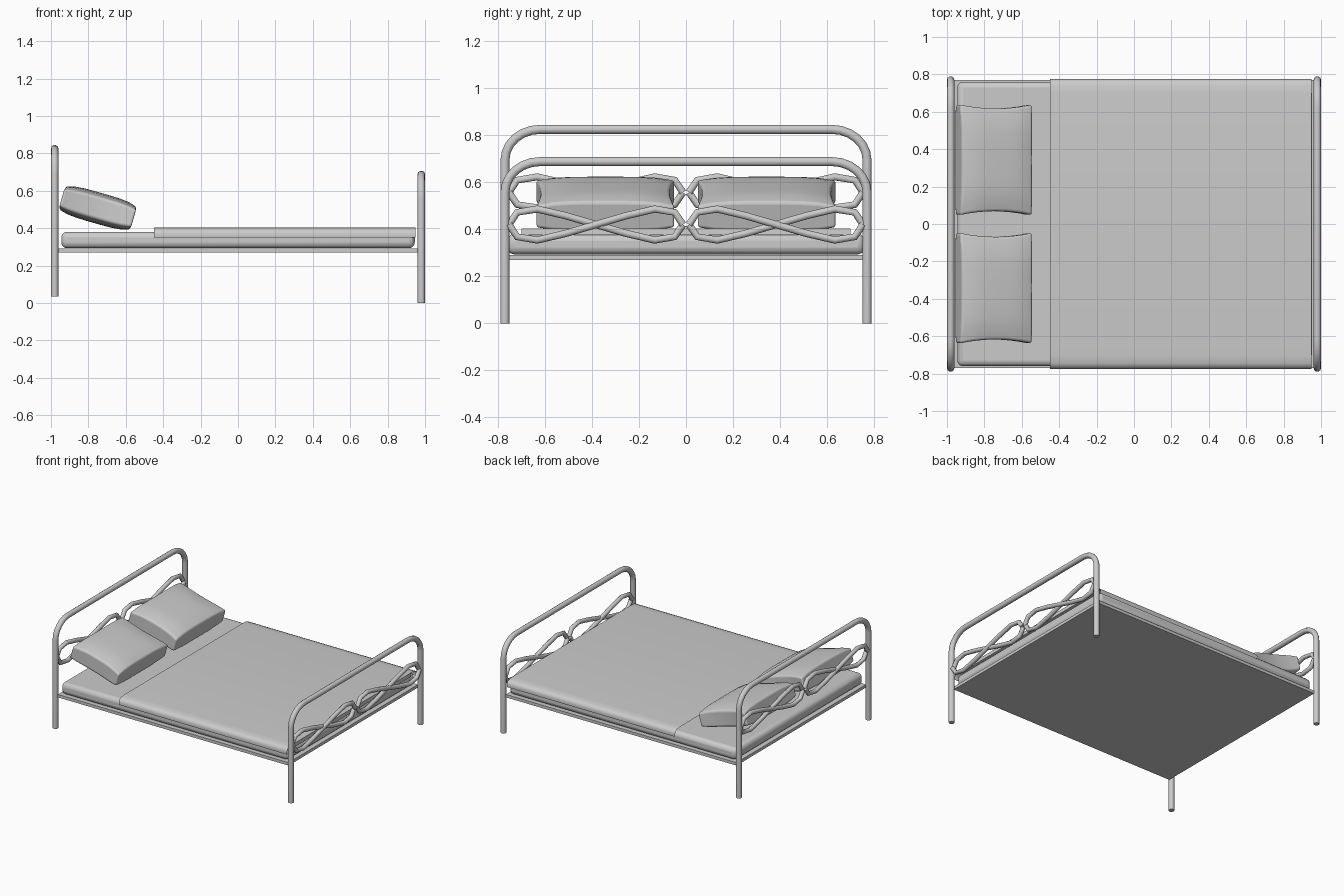
import bpy, bmesh, math

if "Cube" in bpy.data.objects:
    bpy.data.objects.remove(bpy.data.objects["Cube"])

TUBE = 0.02


def smooth(obj, angle=40):
    bpy.ops.object.select_all(action='DESELECT')
    obj.select_set(True)
    bpy.context.view_layer.objects.active = obj
    bpy.ops.object.shade_smooth_by_angle(angle=math.radians(angle))


def tube(name, points, radius, cyclic=False):
    """Round tube along a polyline, converted to a mesh."""
    curve = bpy.data.curves.new(name, 'CURVE')
    curve.dimensions = '3D'
    curve.bevel_depth = radius
    curve.bevel_resolution = 3
    curve.use_fill_caps = True
    line = curve.splines.new('POLY')
    line.points.add(len(points) - 1)
    for p, co in zip(line.points, points):
        p.co = (*co, 1)
    line.use_cyclic_u = cyclic
    obj = bpy.data.objects.new(name, curve)
    bpy.context.collection.objects.link(obj)
    bpy.ops.object.select_all(action='DESELECT')
    obj.select_set(True)
    bpy.context.view_layer.objects.active = obj
    bpy.ops.object.convert(target='MESH')
    obj = bpy.context.object
    smooth(obj, 50)
    return obj


def box(name, size, loc, bevel=0.0, segments=3, cuts=0, shape=None):
    """Box with optional subdivision, vertex shaping and rounded edges."""
    bm = bmesh.new()
    bmesh.ops.create_cube(bm, size=2)
    if cuts:
        bmesh.ops.subdivide_edges(bm, edges=bm.edges[:], cuts=cuts, use_grid_fill=True)
    for v in bm.verts:
        if shape:
            shape(v.co)
        v.co = [c * s / 2 for c, s in zip(v.co, size)]
    mesh = bpy.data.meshes.new(name)
    bm.to_mesh(mesh)
    bm.free()
    obj = bpy.data.objects.new(name, mesh)
    obj.location = loc
    bpy.context.collection.objects.link(obj)
    if bevel:
        mod = obj.modifiers.new("rounding", 'BEVEL')
        mod.width = bevel
        mod.segments = segments
        mod.limit_method = 'ANGLE'
        mod.angle_limit = math.radians(50)
    smooth(obj)
    return obj


# Head and foot ends: a bent tube arch with two twisted loops
def bed_end(name, x, bottom, top):
    ry, rz = 0.15, 0.13
    half, high = 0.77, top - TUBE
    arc = []
    for i in range(7):
        a = math.radians(15 * i)
        arc.append((half - ry + ry * math.cos(a), high - rz + rz * math.sin(a)))
    side = [(half, bottom)] + arc
    pts = [(x, y, z) for y, z in side] + [(x, -y, z) for y, z in reversed(side)]
    tube(name + "_arch", pts, TUBE)
    wave = [(-0.37, 0), (-0.335, 0.052), (-0.25, 0.066), (-0.13, 0.038), (0, 0),
            (0.13, -0.038), (0.25, -0.066), (0.335, -0.052), (0.37, 0)]
    for label, s in (("left", -1), ("right", 1)):
        for strand, flip in (("upper", 1), ("lower", -1)):
            tube(f"{name}_{label}_{strand}_strand",
                 [(x + 0.004 * flip, s * (0.383 + u), top - 0.288 + flip * v) for u, v in wave],
                 0.016)


bed_end("headboard", -0.98, 0.035, 0.845)
bed_end("footboard", 0.98, 0.0, 0.708)

# Base panel and mattress
box("base_panel", (1.92, 1.54, 0.022), (0, 0, 0.28))
box("mattress", (1.89, 1.52, 0.088), (0, 0, 0.337), bevel=0.03)

# Blanket: thin sheet draped over both sides of the mattress
edge = [(0.772, 0.35), (0.774, 0.372), (0.765, 0.39), (0.745, 0.399), (0.70, 0.403)]
section = edge + [(-y, z) for y, z in reversed(edge)]
bm = bmesh.new()
rows = [[bm.verts.new((x, y, z)) for y, z in section] for x in (-0.45, 0.95)]
for i in range(len(section) - 1):
    bm.faces.new((rows[0][i], rows[1][i], rows[1][i + 1], rows[0][i + 1]))
# short drop at the foot
drop = [bm.verts.new((0.952, y, 0.375)) for y in (0.70, -0.70)]
bm.faces.new((rows[1][4], drop[0], drop[1], rows[1][5]))
mesh = bpy.data.meshes.new("blanket")
bm.to_mesh(mesh)
bm.free()
blanket = bpy.data.objects.new("blanket", mesh)
bpy.context.collection.objects.link(blanket)
smooth(blanket)


# Pillows: puffed boxes with pulled-out corners, leaning on the headboard
def puff(co):
    x, y = co.x, co.y
    co.z *= 1 - 0.22 * x ** 4 - 0.3 * y ** 4 + 0.1 * x ** 4 * y ** 4
    co.y *= 1 - 0.07 * (1 - x * x) * y * y
    co.x *= 1 - 0.02 * (1 - y * y)


for label, s in (("left", -1), ("right", 1)):
    pillow = box(label + "_pillow", (0.40, 0.59, 0.165), (-0.75, s * 0.343, 0.508),
                 bevel=0.04, segments=4, cuts=7, shape=puff)
    pillow.rotation_euler.y = math.radians(16)
